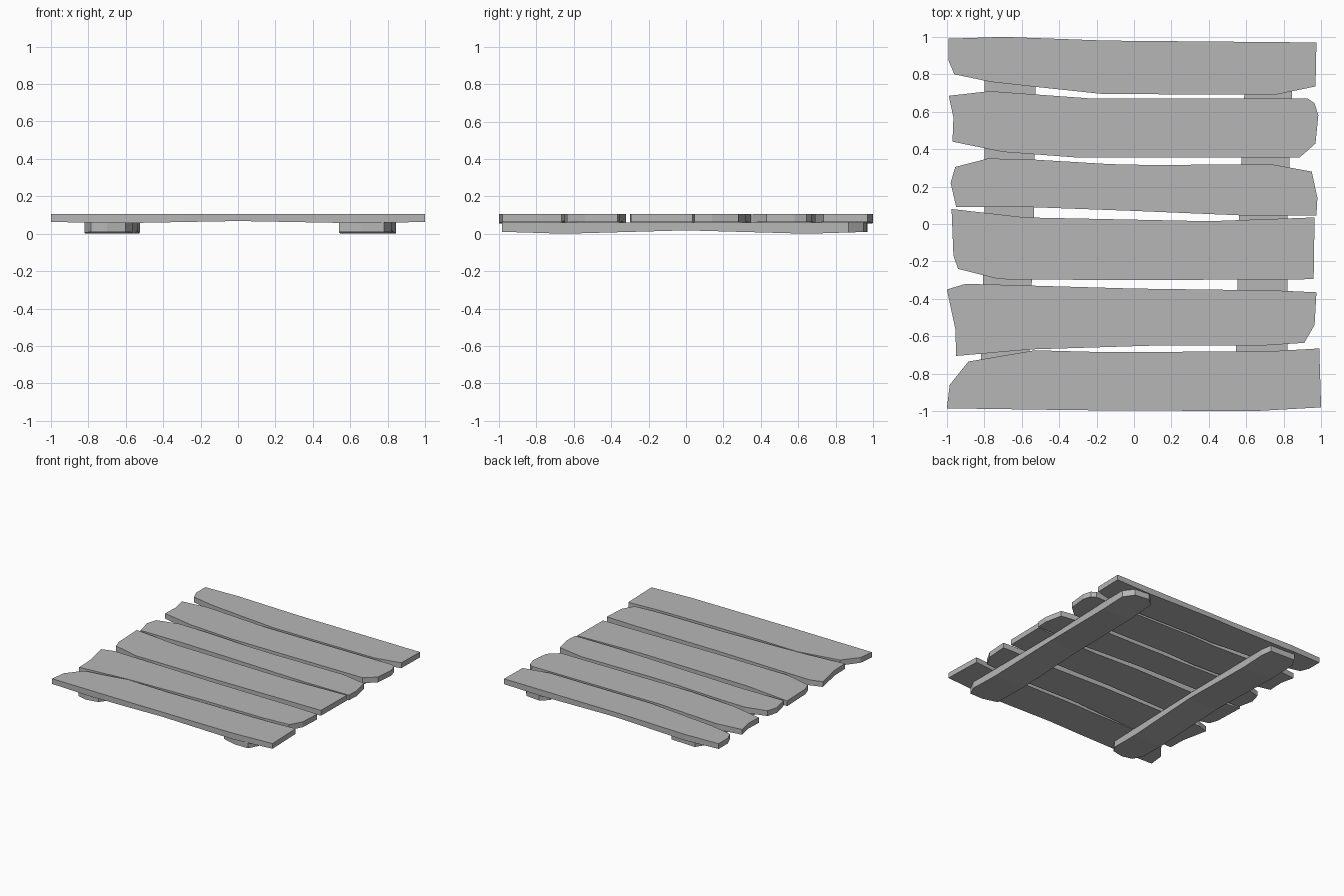
import bpy, bmesh

# Weathered grey wood
wood = bpy.data.materials.new("grey_wood")
wood.diffuse_color = (0.47, 0.47, 0.47, 1)


def bow(t, low, lift):
    # piecewise-linear underside: low at +-0.65, raised in the middle and at the ends
    a = abs(t)
    if a < 0.65:
        return low + lift * (1 - a / 0.65)
    return low + lift * 0.6 * (a - 0.65) / 0.35


def board(name, outline, top, low, lift, axis):
    # extrude a hand-cut outline, slice it along its length and bow the underside
    bm = bmesh.new()
    face = bm.faces.new([bm.verts.new((x, y, low)) for x, y in outline])
    res = bmesh.ops.extrude_face_region(bm, geom=[face])
    for v in res["geom"]:
        if isinstance(v, bmesh.types.BMVert):
            v.co.z = top
    normal = [0, 0, 0]
    normal[axis] = 1
    for t in (-0.65, 0, 0.65):
        co = [0, 0, 0]
        co[axis] = t
        bmesh.ops.bisect_plane(bm, geom=bm.verts[:] + bm.edges[:] + bm.faces[:],
                               plane_co=co, plane_no=normal)
    for v in bm.verts:
        if v.co.z < (top + low) / 2:
            v.co.z = bow(v.co[axis], low, lift)
    bmesh.ops.recalc_face_normals(bm, faces=bm.faces[:])
    mesh = bpy.data.meshes.new(name)
    bm.to_mesh(mesh)
    bm.free()
    mesh.materials.append(wood)
    bpy.context.collection.objects.link(bpy.data.objects.new(name, mesh))


def plank(name, *outline):
    board(name, outline, 0.106, 0.056, 0.012, 0)


def batten(name, *outline):
    board(name, outline, 0.06, 0.0, 0.018, 1)


# Six rough planks, back to front
plank("plank_1", (-.99, .99), (-.7, 1), (-.15, .98), (.975, .97), (.97, .735), (.75, .69),
      (-.17, .695), (-.5, .73), (-.77, .76), (-.96, .8), (-.99, .87))
plank("plank_2", (-.99, .685), (-.77, .71), (-.22, .67), (.93, .67), (.965, .645), (.985, .58),
      (.97, .43), (.885, .355), (-.3, .355), (-.7, .385), (-.97, .44), (-.965, .57))
plank("plank_3", (-.955, .305), (-.78, .35), (-.55, .345), (-.13, .32), (.1, .315), (.73, .32),
      (.95, .28), (.98, .14), (.975, .045), (.6, .045), (0, .07), (-.55, .09), (-.95, .09),
      (-.98, .22))
plank("plank_4", (-.975, .08), (-.58, .035), (.4, .015), (.965, .035), (.96, -.295), (-.05, -.3),
      (-.72, -.295), (-.94, -.24), (-.965, -.17))
plank("plank_5", (-1, -.35), (-.9, -.32), (-.7, -.325), (0, -.345), (.75, -.355), (.975, -.365),
      (.965, -.54), (.91, -.635), (.68, -.65), (.1, -.65), (-.55, -.67), (-.95, -.705),
      (-.955, -.56))
plank("plank_6", (-1, -.985), (-.985, -.86), (-.885, -.735), (-.53, -.675), (-.15, -.685),
      (.73, -.68), (.99, -.665), (1, -.98), (.64, -1), (-.3, -.995))

# Two cross battens underneath
batten("left_batten", (-.82, -.86), (-.785, -.95), (-.7, -.975), (-.6, -.955), (-.565, -.9),
       (-.535, .05), (-.525, .87), (-.54, .96), (-.76, .97), (-.8, .9), (-.8, .05))
batten("right_batten", (.54, -.95), (.66, -.985), (.78, -.985), (.82, -.9), (.82, .03),
       (.845, .7), (.845, .87), (.785, .95), (.66, .965), (.6, .91), (.59, .7), (.56, .03))
